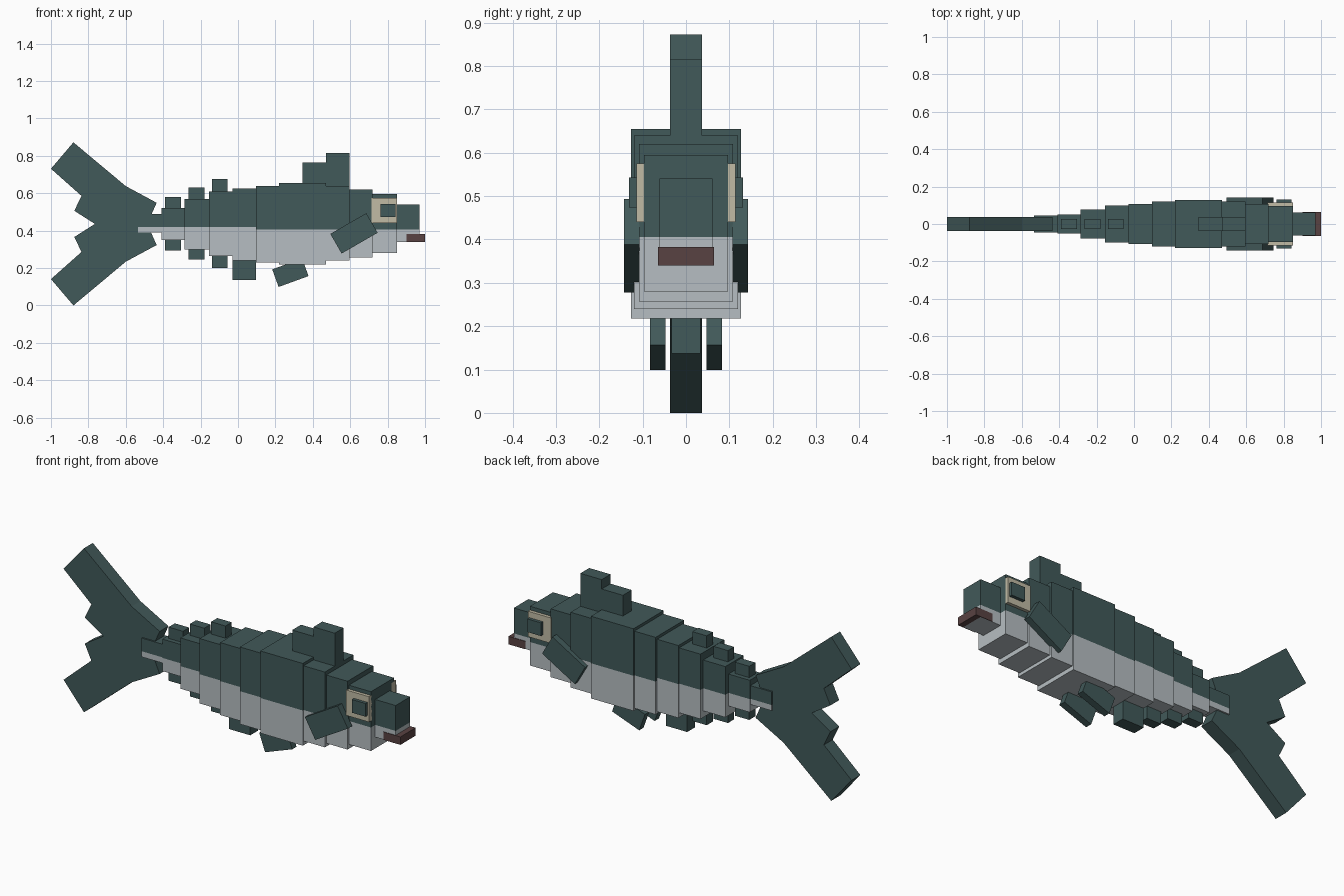
import bpy, bmesh, math
from mathutils import Matrix, Vector

cube = bpy.data.objects.get("Cube")
if cube:
    bpy.data.objects.remove(cube, do_unlink=True)


def material(name, rgb):
    m = bpy.data.materials.new(name)
    m.use_nodes = True
    m.diffuse_color = (*rgb, 1)
    m.node_tree.nodes["Principled BSDF"].inputs["Base Color"].default_value = (*rgb, 1)
    return m


TEAL = material("dark teal scales", (0.053, 0.1, 0.1))
PALE = material("pale grey belly", (0.468, 0.515, 0.54))
CREAM = material("cream eye", (0.533, 0.497, 0.376))
BROWN = material("brown jaw", (0.098, 0.054, 0.054))


def finish(name, bm, *mats):
    bmesh.ops.recalc_face_normals(bm, faces=bm.faces)
    mesh = bpy.data.meshes.new(name)
    bm.to_mesh(mesh)
    bm.free()
    for m in mats:
        mesh.materials.append(m)
    obj = bpy.data.objects.new(name, mesh)
    bpy.context.collection.objects.link(obj)
    return obj


def box(name, x, y, z, mat, tilt=0, split=None):
    """Box from (low, high) ranges, tilted in the side plane, pale below split."""
    lo, hi = Vector((x[0], y[0], z[0])), Vector((x[1], y[1], z[1]))
    bm = bmesh.new()
    bmesh.ops.create_cube(bm, size=1, matrix=Matrix.Translation((lo + hi) / 2)
                          @ Matrix.Rotation(-math.radians(tilt), 4, 'Y')
                          @ Matrix.Diagonal((*(hi - lo), 1)))
    if split is None:
        return finish(name, bm, mat)
    bmesh.ops.bisect_plane(bm, geom=bm.verts[:] + bm.edges[:] + bm.faces[:],
                           plane_co=(0, 0, split), plane_no=(0, 0, 1))
    for f in bm.faces:
        f.material_index = int(f.calc_center_median().z < split)
    return finish(name, bm, mat, PALE)


def mid(half):
    return (-half, half)


# Body segments from tail to snout: start x, bottom, top, half width
segments = [
    (-0.535, 0.39, 0.49, 0.045), (-0.41, 0.35, 0.52, 0.05),
    (-0.285, 0.30, 0.57, 0.077), (-0.155, 0.265, 0.61, 0.1),
    (-0.03, 0.24, 0.625, 0.107), (0.095, 0.23, 0.64, 0.12),
    (0.22, 0.218, 0.655, 0.127), (0.47, 0.24, 0.64, 0.12),
    (0.595, 0.257, 0.62, 0.108), (0.72, 0.28, 0.595, 0.097),
    (0.85, 0.34, 0.54, 0.061)]
ends = [s[0] for s in segments[1:]] + [0.97]
for i, ((x, low, top, half), end) in enumerate(zip(segments, ends)):
    name = "snout" if i == 10 else "head" if i == 9 else f"body_segment_{i + 1}"
    box(name, (x, end), mid(half), (low, top), TEAL, split=0.42 if x < 0.09 else 0.405)

box("lower_jaw", (0.9, 1), mid(0.064), (0.34, 0.382), BROWN)

# Fins along the midline
box("dorsal_fin_rear", (0.345, 0.47), mid(0.037), (0.6, 0.765), TEAL)
box("dorsal_fin_front", (0.47, 0.595), mid(0.037), (0.6, 0.815), TEAL)
box("anal_fin", (-0.03, 0.095), mid(0.033), (0.137, 0.3), TEAL)
for i, (x, low, top) in enumerate([(-0.39, 0.295, 0.58), (-0.265, 0.245, 0.63),
                                   (-0.14, 0.2, 0.675)]):
    box(f"upper_finlet_{i + 1}", (x, x + 0.085), mid(0.026), (0.47, top), TEAL)
    box(f"lower_finlet_{i + 1}", (x, x + 0.085), mid(0.026), (low, 0.39), TEAL)

# Paired parts: -y is the model's front side
for side, s in (("front", -1), ("back", 1)):
    def pair(a, b):
        return tuple(sorted((a * s, b * s)))
    box(f"{side}_eye", (0.715, 0.85), pair(0.077, 0.114), (0.44, 0.575), CREAM)
    box(f"{side}_pupil", (0.762, 0.842), pair(0.1, 0.131), (0.473, 0.543), TEAL)
    box(f"{side}_pectoral_fin", (0.509, 0.731), pair(0.107, 0.143),
        (0.325, 0.446), TEAL, tilt=30)
    box(f"{side}_pelvic_fin", (0.195, 0.365), pair(0.047, 0.083),
        (0.125, 0.225), TEAL, tilt=20)

# Forked tail: upper outline mirrored about the body axis, then extruded
axis = 0.436
upper = [(-0.765, 0), (-0.875, 0.07), (-0.837, 0.15), (-1, 0.295), (-0.88, 0.436),
         (-0.6, 0.202), (-0.435, 0.113), (-0.485, 0)]
outline = upper + [(x, -h) for x, h in reversed(upper[1:-1])]
bm = bmesh.new()
face = bm.faces.new([bm.verts.new((x, -0.037, axis + h)) for x, h in outline])
new = bmesh.ops.extrude_face_region(bm, geom=[face])["geom"]
bmesh.ops.translate(bm, vec=(0, 0.074, 0),
                    verts=[v for v in new if isinstance(v, bmesh.types.BMVert)])
finish("tail_fin", bm, TEAL)
